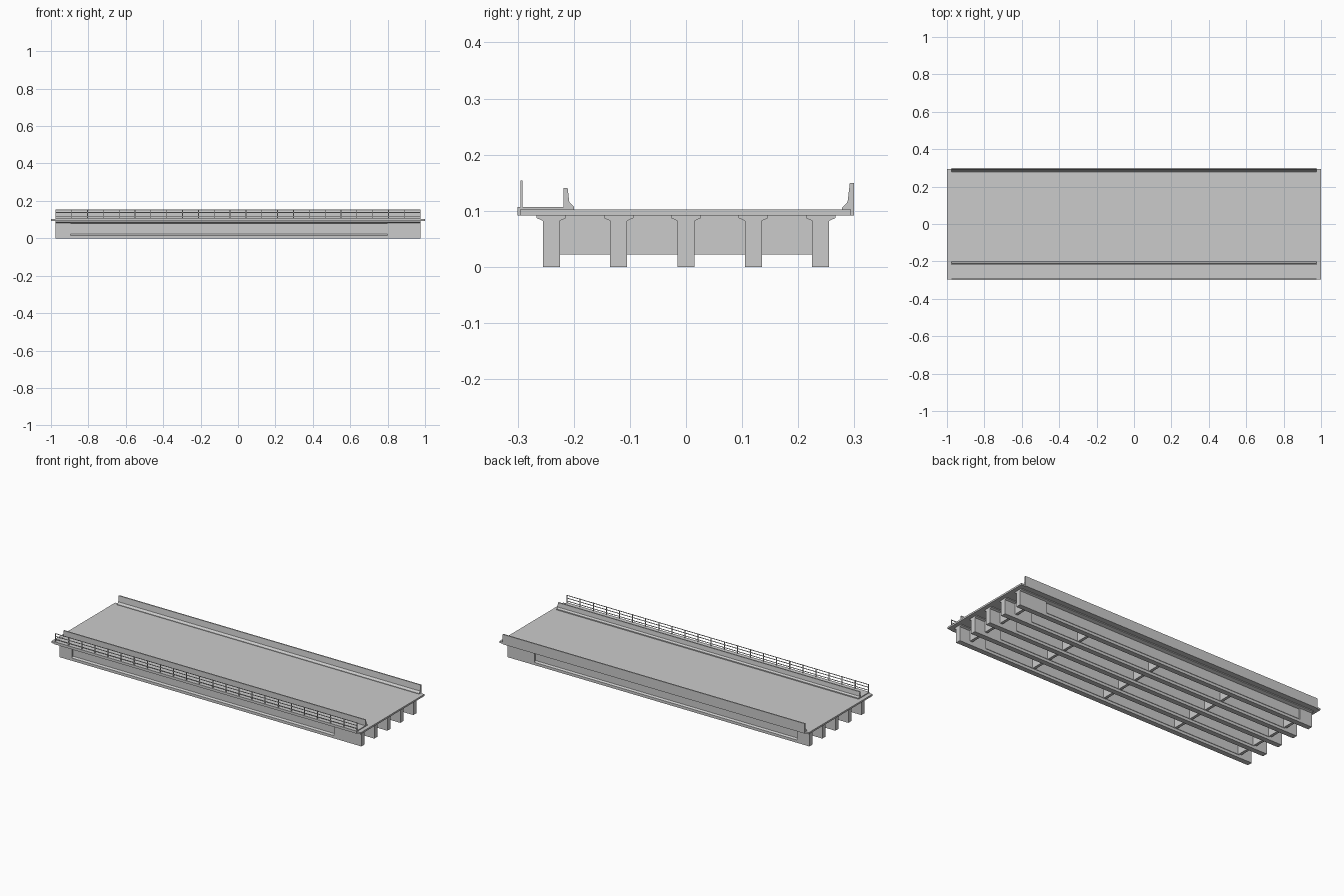
import bpy, bmesh

if "Cube" in bpy.data.objects:
    bpy.data.objects.remove(bpy.data.objects["Cube"])

END = 0.976          # half length of everything except the deck slab


def extrude(bm, profile, x0, x1):
    """Extrude a closed (y, z) profile along x as a capped prism."""
    a = [bm.verts.new((x0, y, z)) for y, z in profile]
    b = [bm.verts.new((x1, y, z)) for y, z in profile]
    n = len(profile)
    for i in range(n):
        j = (i + 1) % n
        bm.faces.new((a[i], a[j], b[j], b[i]))
    bm.faces.new(a[::-1])
    bm.faces.new(b)


def box(bm, x0, x1, y0, y1, z0, z1):
    extrude(bm, [(y0, z0), (y1, z0), (y1, z1), (y0, z1)], x0, x1)


def finish(name, bm):
    bmesh.ops.recalc_face_normals(bm, faces=bm.faces)
    me = bpy.data.meshes.new(name)
    bm.to_mesh(me)
    bm.free()
    ob = bpy.data.objects.new(name, me)
    bpy.context.collection.objects.link(ob)
    return ob


def prism(name, profile, x0=-END, x1=END):
    bm = bmesh.new()
    extrude(bm, profile, x0, x1)
    return finish(name, bm)


def symmetric(half, yc):
    """Mirror a half profile about y = yc."""
    return [(yc + y, z) for y, z in half] + [(yc - y, z) for y, z in half[::-1]]


# Deck slab, slightly longer than the girders
prism("deck_slab", [(-0.296, 0.092), (0.294, 0.092), (0.294, 0.102), (-0.296, 0.102)], -1, 1)

# Raised walkway wrapping the slab edge
prism("walkway", [(-0.3, 0.092), (-0.3, 0.107), (-0.218, 0.107), (-0.218, 0.102),
                  (-0.296, 0.102), (-0.296, 0.092)])

# Traffic barriers with sloped toes
prism("walkway_barrier", [(-0.218, 0.102), (-0.218, 0.141), (-0.211, 0.141),
                          (-0.208, 0.116), (-0.200, 0.108), (-0.200, 0.102)])
prism("edge_barrier", [(0.278, 0.102), (0.278, 0.105), (0.288, 0.116), (0.292, 0.150),
                       (0.299, 0.150), (0.299, 0.092), (0.294, 0.092), (0.294, 0.102)])

# Girders: solid end blocks and a thinner-webbed middle
block = [(0.015, 0), (0.015, 0.082), (0.026, 0.087), (0.026, 0.092)]
web = [(0.015, 0), (0.015, 0.016), (0.007, 0.024), (0.007, 0.080),
       (0.026, 0.087), (0.026, 0.092)]
GIRDERS = [-0.24, -0.12, 0.0, 0.12, 0.24]
for i, y in enumerate(GIRDERS):
    bm = bmesh.new()
    extrude(bm, symmetric(block, y), -END, -0.895)
    extrude(bm, symmetric(web, y), -0.895, 0.80)
    extrude(bm, symmetric(block, y), 0.80, END)
    finish(f"girder_{i + 1}", bm)

# Cross diaphragms between neighbouring girders
bm = bmesh.new()
for x in (-0.9, -0.475, 0.0, 0.475, 0.9):
    for y0, y1 in zip(GIRDERS, GIRDERS[1:]):
        box(bm, x - 0.008, x + 0.008, y0 + 0.006, y1 - 0.006, 0.022, 0.092)
finish("diaphragms", bm)

# Pedestrian railing posts
bm = bmesh.new()
for i in range(24):
    x = -END + 0.002 + i * (2 * END - 0.004) / 23
    box(bm, x - 0.002, x + 0.002, -0.295, -0.291, 0.107, 0.154)
finish("railing_posts", bm)

# Horizontal rails
bm = bmesh.new()
for z in (0.119, 0.136, 0.152):
    box(bm, -END, END, -0.2945, -0.2915, z - 0.0015, z + 0.0015)
finish("railing_rails", bm)
